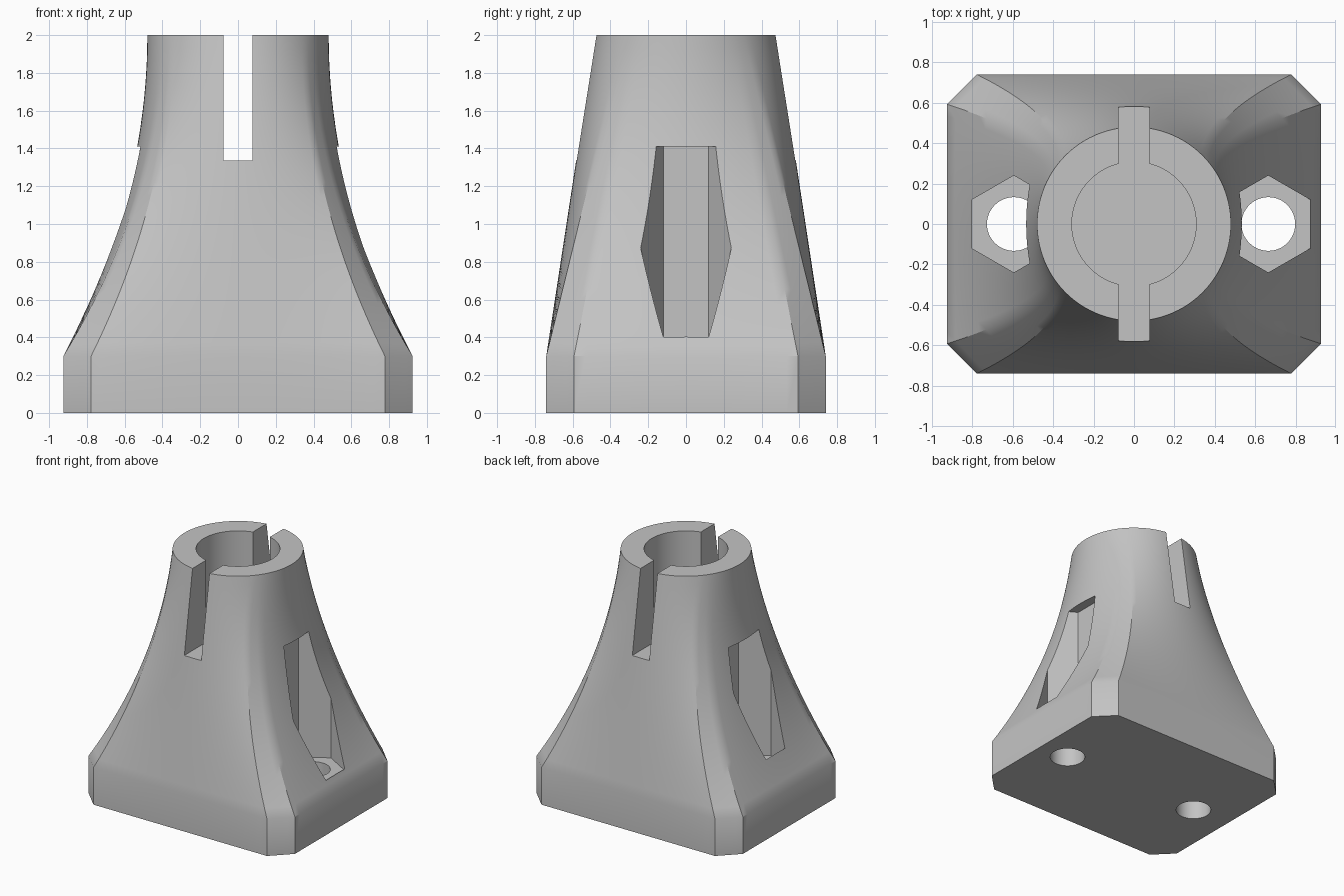
import bpy, bmesh, math
from mathutils import Matrix

cube = bpy.data.objects.get("Cube")
if cube:
    bpy.data.objects.remove(cube, do_unlink=True)

# Plain grey plastic
grey = bpy.data.materials.new("light grey")
grey.use_nodes = True
colour = (0.55, 0.55, 0.55, 1)
grey.diffuse_color = colour
grey.node_tree.nodes["Principled BSDF"].inputs["Base Color"].default_value = colour

HALF_X, HALF_Y, CHAMFER = 0.925, 0.74, 0.147
RIM, BASE_H, HEIGHT = 0.48, 0.3, 2.0


def make_object(name, bm):
    bmesh.ops.recalc_face_normals(bm, faces=bm.faces)
    mesh = bpy.data.meshes.new(name)
    bm.to_mesh(mesh)
    bm.free()
    mesh.materials.append(grey)
    obj = bpy.data.objects.new(name, mesh)
    bpy.context.collection.objects.link(obj)
    return obj


def prism_cutter(name, sides, radius, x, z0, z1, turn=0):
    bm = bmesh.new()
    place = Matrix.Translation((x, 0, (z0 + z1) / 2)) @ Matrix.Rotation(turn, 4, 'Z')
    bmesh.ops.create_cone(bm, cap_ends=True, segments=sides, radius1=radius,
                          radius2=radius, depth=z1 - z0, matrix=place)
    return make_object(name, bm)


def box_cutter(name, size, z):
    bm = bmesh.new()
    bmesh.ops.create_cube(bm, size=1, matrix=Matrix.Translation((0, 0, z)) @ Matrix.Diagonal((*size, 1)))
    return make_object(name, bm)


def footprint():
    """Pairs of (chamfered rectangle point, matching rim point), counter-clockwise."""
    a, b = HALF_X - CHAMFER, HALF_Y - CHAMFER
    corners = []
    low, high = math.radians(32), math.radians(42)
    for sx, sy, base, flip in ((1, 1, 0, 1), (-1, 1, math.pi, -1),
                               (-1, -1, math.pi, 1), (1, -1, 2 * math.pi, -1)):
        pair = [((sx * HALF_X, sy * b), base + flip * low),
                ((sx * a, sy * HALF_Y), base + flip * high)]
        corners += pair if flip > 0 else pair[::-1]
    counts = [4, 28, 4, 20] * 2
    points = []
    for i, n in enumerate(counts):
        (p, ang_p), (q, ang_q) = corners[i], corners[(i + 1) % 8]
        if ang_q < ang_p:
            ang_q += 2 * math.pi
        for k in range(n):
            f = k / n
            ang = ang_p + (ang_q - ang_p) * f
            points.append(((p[0] + (q[0] - p[0]) * f, p[1] + (q[1] - p[1]) * f),
                           (RIM * math.cos(ang), RIM * math.sin(ang))))
    return points


# Flared body: chamfered rectangle blending into a round neck
bm = bmesh.new()
pairs = footprint()
STEPS = 24
rings = []
for i in range(-1, STEPS + 1):
    t = max(i, 0) / STEPS
    z = 0 if i < 0 else BASE_H + (HEIGHT - BASE_H) * t
    fx, fy = (1 - t) ** 2, 1 - t
    rings.append([bm.verts.new((c[0] + (r[0] - c[0]) * fx, c[1] + (r[1] - c[1]) * fy, z))
                  for r, c in pairs])
for lower, upper in zip(rings, rings[1:]):
    for k in range(len(pairs)):
        m = (k + 1) % len(pairs)
        bm.faces.new((lower[k], lower[m], upper[m], upper[k]))
bm.faces.new(rings[0][::-1])
bm.faces.new(rings[-1])
body = make_object("flared_body", bm)

# Socket and slot share a floor; each side has a hexagonal pocket and bolt hole
FLOOR = 1.335
cutters = [prism_cutter("socket_cutter", 64, 0.308, 0, FLOOR, 2.2),
           box_cutter("slot_cutter", (0.152, 2, 1), FLOOR + 0.5)]
for side, x in (("left", 0.665), ("right", -0.595)):
    cutters.append(prism_cutter(side + "_pocket_cutter", 6, 0.24, x, 0.39, 1.41))
    cutters.append(prism_cutter(side + "_hole_cutter", 48, 0.133, x, -0.2, 0.6))
for cutter in cutters:
    cutter.hide_render = True
    mod = body.modifiers.new(cutter.name, 'BOOLEAN')
    mod.operation = 'DIFFERENCE'
    mod.solver = 'EXACT'
    mod.object = cutter

# Apply the cuts, then drop the cutters
bpy.context.view_layer.objects.active = body
bpy.ops.object.select_all(action='DESELECT')
body.select_set(True)
for mod in list(body.modifiers):
    bpy.ops.object.modifier_apply(modifier=mod.name)
for cutter in cutters:
    bpy.data.objects.remove(cutter, do_unlink=True)
bpy.ops.object.shade_smooth_by_angle(angle=math.radians(30))
